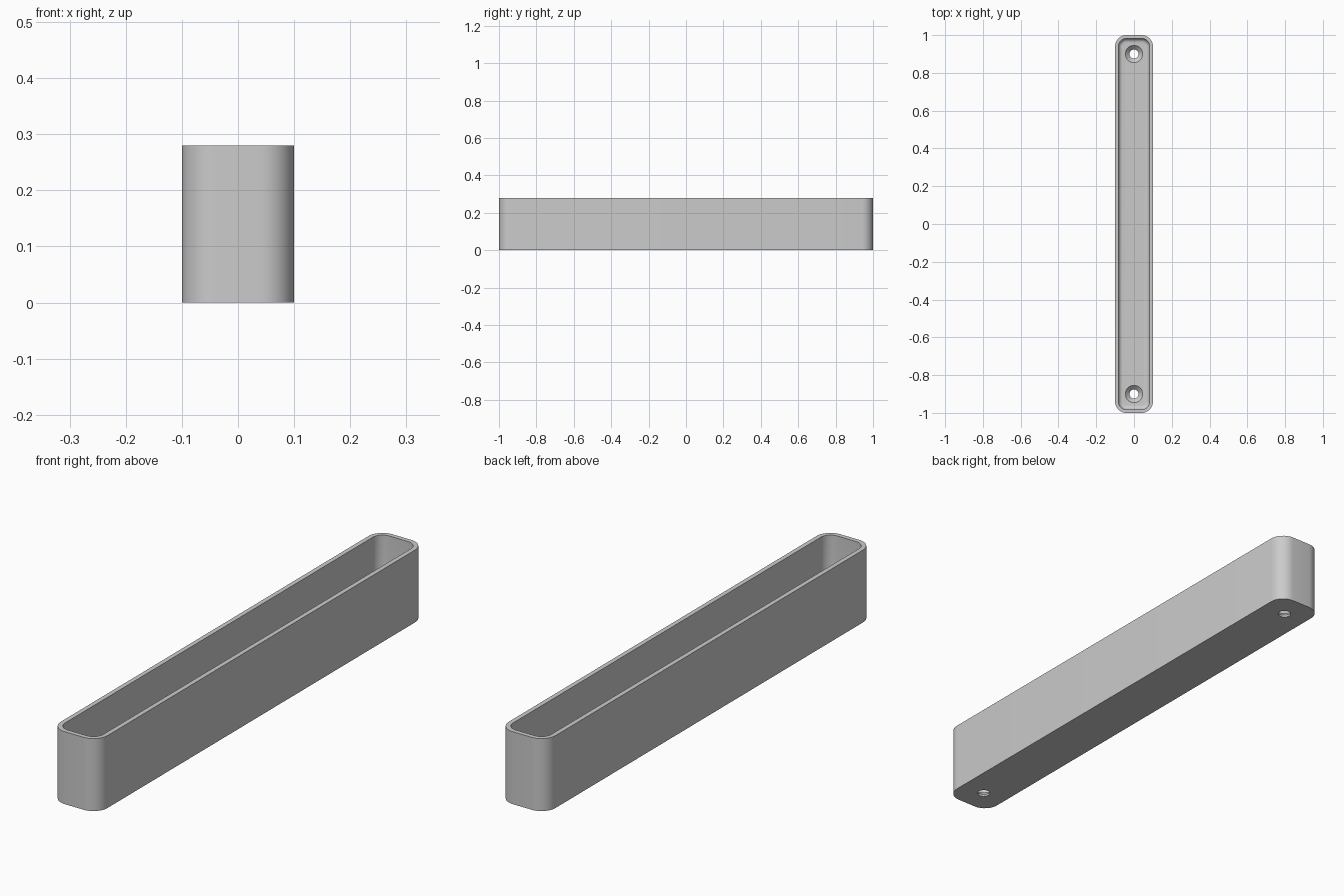
import bpy, bmesh, math

if "Cube" in bpy.data.objects:
    bpy.data.objects.remove(bpy.data.objects["Cube"])

HX, HY, H = 0.1, 1.0, 0.28      # outer half sizes and height
RADIUS, WALL, FLOOR = 0.06, 0.018, 0.03
FILLET, SEG = 0.022, 10

grey = bpy.data.materials.new("plain grey")
grey.diffuse_color = (0.6, 0.6, 0.6, 1)
grey.use_nodes = True
grey.node_tree.nodes["Principled BSDF"].inputs["Base Color"].default_value = grey.diffuse_color


def ring(bm, inset, z):
    """Rounded rectangle of vertices, inset from the outer wall."""
    r = RADIUS - inset
    cx, cy = HX - RADIUS, HY - RADIUS
    out = []
    for k, (sx, sy) in enumerate([(1, 1), (-1, 1), (-1, -1), (1, -1)]):
        for i in range(SEG + 1):
            a = (k + i / SEG) * math.pi / 2
            out.append(bm.verts.new((sx * cx + r * math.cos(a),
                                     sy * cy + r * math.sin(a), z)))
    return out


def finish(bm, name):
    bmesh.ops.recalc_face_normals(bm, faces=bm.faces)
    mesh = bpy.data.meshes.new(name)
    bm.to_mesh(mesh)
    bm.free()
    mesh.materials.append(grey)
    obj = bpy.data.objects.new(name, mesh)
    bpy.context.collection.objects.link(obj)
    return obj


def loft(bm, rings):
    for a, b in zip(rings, rings[1:]):
        n = len(a)
        for i in range(n):
            j = (i + 1) % n
            bm.faces.new((a[i], a[j], b[j], b[i]))
    bm.faces.new(rings[0])
    bm.faces.new(rings[-1])


# Tray: outer wall, rim, inner wall, rounded inner floor edge
profile = [(0, 0), (0, H), (WALL, H)]
for i in range(7):
    a = i / 6 * math.pi / 2
    profile.append((WALL + FILLET * (1 - math.cos(a)),
                    FLOOR + FILLET * (1 - math.sin(a))))
bm = bmesh.new()
loft(bm, [ring(bm, d, z) for d, z in profile])
tray = finish(bm, "tray")
bpy.context.view_layer.objects.active = tray
tray.select_set(True)

# Countersunk screw holes at both ends
for y in (-0.9, 0.9):
    bm = bmesh.new()
    rings = []
    for r, z in [(0.024, -0.02), (0.024, 0.008), (0.046, FLOOR), (0.046, 0.06)]:
        rings.append([bm.verts.new((r * math.cos(t * math.tau / 32),
                                    y + r * math.sin(t * math.tau / 32), z))
                      for t in range(32)])
    loft(bm, rings)
    cutter = finish(bm, "screw_hole_cutter")
    cutter.hide_render = True
    mod = tray.modifiers.new("screw hole", 'BOOLEAN')
    mod.operation = 'DIFFERENCE'
    mod.solver = 'EXACT'
    mod.object = cutter
    bpy.ops.object.modifier_apply(modifier=mod.name)
    bpy.data.objects.remove(cutter)

bpy.ops.object.shade_smooth_by_angle(angle=math.radians(30))
